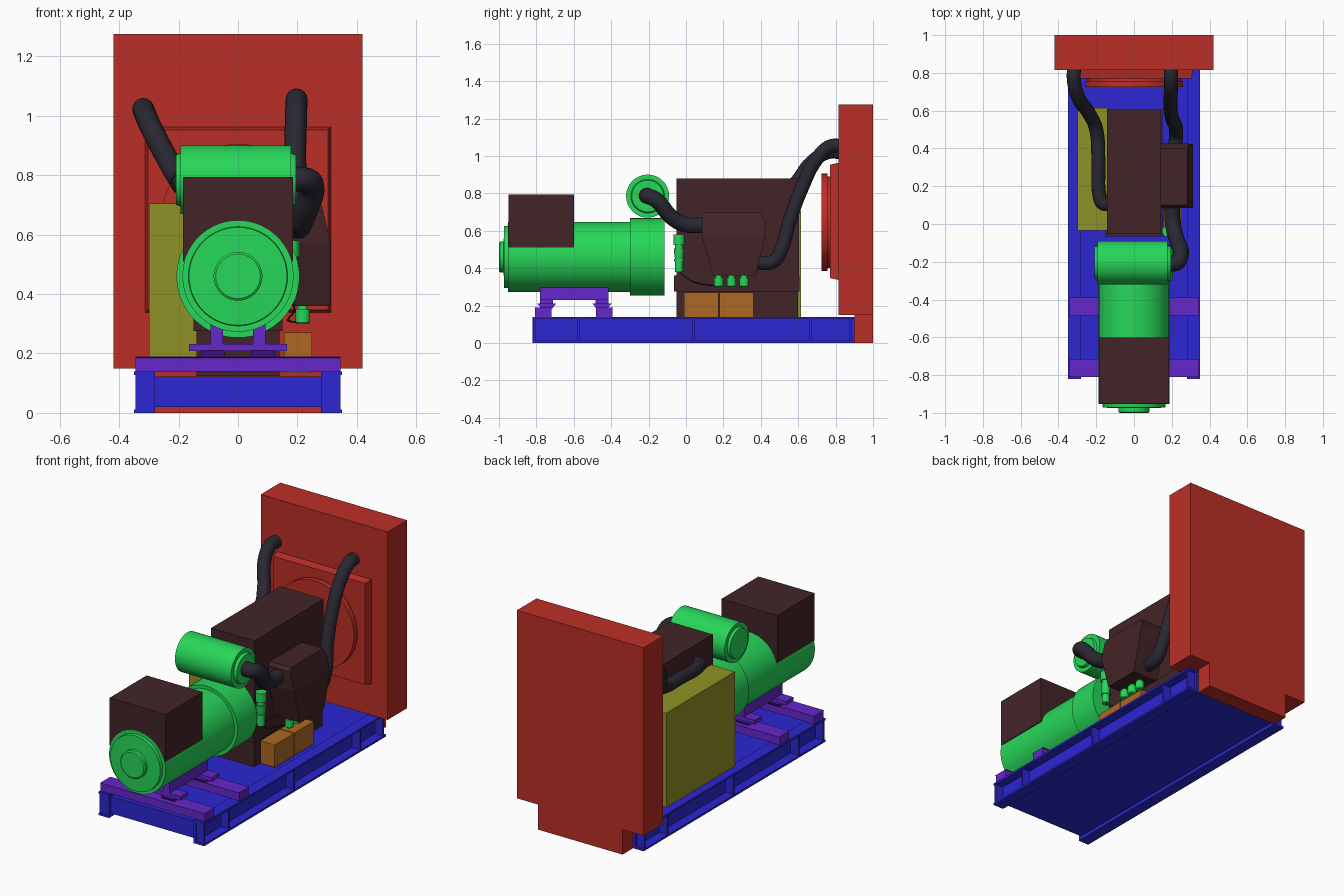
import bpy, bmesh
from mathutils import Vector

if "Cube" in bpy.data.objects:
    bpy.data.objects.remove(bpy.data.objects["Cube"])

mats = {}
def mat(name, rgb):
    m = bpy.data.materials.new(name)
    m.diffuse_color = (*rgb, 1)
    m.use_nodes = True
    m.node_tree.nodes["Principled BSDF"].inputs["Base Color"].default_value = m.diffuse_color
    mats[name] = m
mat("blue", (0.025, 0.02, 0.65)); mat("red", (0.5, 0.028, 0.02)); mat("green", (0.02, 0.68, 0.1))
mat("brown", (0.055, 0.018, 0.02)); mat("olive", (0.28, 0.29, 0.02)); mat("orange", (0.42, 0.14, 0.015))
mat("purple", (0.13, 0.02, 0.6)); mat("black", (0.022, 0.02, 0.03))

def add(name, bm, color, smooth=False):
    bmesh.ops.recalc_face_normals(bm, faces=bm.faces[:])
    me = bpy.data.meshes.new(name)
    bm.to_mesh(me); bm.free()
    ob = bpy.data.objects.new(name, me)
    bpy.context.collection.objects.link(ob)
    me.materials.append(mats[color])
    if smooth:
        bpy.ops.object.select_all(action='DESELECT')
        ob.select_set(True)
        bpy.context.view_layer.objects.active = ob
        bpy.ops.object.shade_smooth_by_angle()
    return ob

def prism(name, pts, axis, a, b, color):
    """Extrude a 2D outline along axis 'x' or 'y' from a to b."""
    bm = bmesh.new()
    co = (lambda p, t: (t, *p)) if axis == 'x' else (lambda p, t: (p[0], t, p[1]))
    f = bm.faces.new([bm.verts.new(co(p, a)) for p in pts])
    r = bmesh.ops.extrude_face_region(bm, geom=[f])
    d = Vector((b - a, 0, 0)) if axis == 'x' else Vector((0, b - a, 0))
    bmesh.ops.translate(bm, vec=d, verts=[v for v in r['geom'] if isinstance(v, bmesh.types.BMVert)])
    return add(name, bm, color)

def box(name, x0, x1, y0, y1, z0, z1, color):
    return prism(name, [(x0, z0), (x1, z0), (x1, z1), (x0, z1)], 'y', y0, y1, color)

def lathe(name, prof, origin, axis, color, seg=64):
    """Revolve (position, radius) points about an axis through origin."""
    bm = bmesh.new()
    d = Vector({'x': (1, 0, 0), 'y': (0, 1, 0), 'z': (0, 0, 1)}[axis])
    u = Vector((0, 1, 0)) if axis != 'y' else Vector((1, 0, 0))
    vs = [bm.verts.new(Vector(origin) + d * t + u * r) for t, r in prof]
    es = [bm.edges.new(p) for p in zip(vs, vs[1:])]
    bmesh.ops.spin(bm, geom=vs + es, cent=origin, axis=d, angle=6.2831853, steps=seg)
    bmesh.ops.remove_doubles(bm, verts=bm.verts[:], dist=1e-4)
    return add(name, bm, color, True)

def pipe(name, pts, r, color):
    cu = bpy.data.curves.new(name, 'CURVE')
    cu.dimensions = '3D'
    cu.bevel_depth, cu.bevel_resolution, cu.resolution_u = r, 6, 8
    cu.use_fill_caps = True
    s = cu.splines.new('BEZIER')
    s.bezier_points.add(len(pts) - 1)
    for bp, p in zip(s.bezier_points, pts):
        bp.co = p
        bp.handle_left_type = bp.handle_right_type = 'AUTO'
    cu.materials.append(mats[color])
    ob = bpy.data.objects.new(name, cu)
    bpy.context.collection.objects.link(ob)
    bpy.ops.object.select_all(action='DESELECT')
    ob.select_set(True)
    bpy.context.view_layer.objects.active = ob
    bpy.ops.object.convert(target='MESH')
    bpy.ops.object.shade_smooth_by_angle()

# Skid: outward channel rails with stiffeners, and a tank between
for side, s in (("left", -1), ("right", 1)):
    c = [(.28, 0), (.35, 0), (.35, .012), (.295, .012), (.295, .128), (.35, .128), (.35, .14), (.28, .14)]
    prism(f"skid_rail_{side}", [(s * x, z) for x, z in c], 'y', -.82, .90, "blue")
    for i, y in enumerate((-.81, -.575, .04, .665, .88)):
        xs = sorted((s * .29, s * .345))
        box(f"rail_stiffener_{side}_{i}", *xs, y - .006, y + .006, .006, .134, "blue")
box("base_tank", -.283, .283, -.80, .90, .02, .122, "blue")

# Radiator, shroud and fan ring
box("radiator_support", -.28, .28, .90, 1.0, 0, .15, "red")
box("radiator", -.42, .42, .815, 1.0, .15, 1.275, "red")
bm = bmesh.new()
bmesh.ops.create_cube(bm, size=1)
for v in bm.verts:
    k = 1 if v.co.y > 0 else .97
    v.co = (v.co.x * .625 * k, .7925 + v.co.y * .045, .65 + v.co.z * .625 * k)
add("fan_shroud", bm, "red")
lathe("fan_ring", [(.725, 0), (.725, .26), (.757, .26), (.757, .245), (.775, .245)], (0, 0, .645), 'y', "red")

# Engine block, sump flange and control panel
box("engine_sump", -.14, .14, -.05, .60, .125, .28, "brown")
box("engine_flange", -.15, .15, -.065, .607, .275, .36, "brown")
box("engine_block", -.143, .143, -.05, .605, .355, .88, "brown")
box("side_cabinet", -.30, -.14, -.035, .615, .14, .705, "olive")
for i, y in enumerate((-.01, .178)):
    box(f"battery_{i}", .155, .25, y, y + .183, .135, .27, "orange")

# Manifold housing on the right side, upper outer edge sloped off
o = [(.085, .68), (.10, .70), (.40, .70), (.425, .65), (.42, .55), (.37, .36), (.145, .36), (.085, .57)]
hs = prism("manifold_housing", o, 'x', .14, .312, "brown")
bm = bmesh.new()
bm.from_mesh(hs.data)
r = bmesh.ops.bisect_plane(bm, geom=bm.verts[:] + bm.edges[:] + bm.faces[:], plane_co=(.312, 0, .57),
                           plane_no=(.13, 0, .03), clear_outer=True)
bmesh.ops.edgeloop_fill(bm, edges=[e for e in r['geom_cut'] if isinstance(e, bmesh.types.BMEdge)])
bmesh.ops.recalc_face_normals(bm, faces=bm.faces[:])
bm.to_mesh(hs.data); bm.free()

# Filter canisters, valve and its wire
for i, y in enumerate((.175, .243, .31)):
    lathe(f"filter_{i}", [(.30, 0), (.30, .021), (.305, .025), (.35, .025), (.35, .018), (.37, .018), (.37, 0)],
          (.218, y, 0), 'z', "green", 24)
lathe("valve", [(.38, 0), (.38, .021), (.435, .021), (.435, .026), (.45, .026), (.45, .022), (.465, .025),
                (.505, .028), (.505, .022), (.525, .022), (.525, .03), (.58, .03), (.58, 0)],
      (.178, -.037, 0), 'z', "green", 24)
pipe("valve_wire", [(.178, -.037, .385), (.19, 0, .35), (.172, .06, .32), (.17, .12, .31), (.20, .175, .305)],
     .003, "black")

# Alternator with terminal box
lathe("alternator", [(-1, 0), (-1, .075), (-.995, .082), (-.975, .082), (-.972, .165), (-.952, .167), (-.952, .187),
                     (-.30, .187), (-.30, .207), (-.115, .207), (-.115, 0)], (0, 0, .46), 'y', "green", 80)
box("terminal_box", -.185, .185, -.95, -.60, .51, .795, "brown")

# Air cleaner drum
lathe("air_cleaner", [(-.208, 0), (-.208, .085), (-.193, .09), (-.193, .115), (.178, .115), (.178, .09),
                      (.195, .085), (.195, 0)], (0, -.205, .785), 'x', "green")

# Hoses
pipe("intake_hose", [(.17, -.205, .785), (.225, -.205, .785), (.248, -.16, .765), (.225, -.08, .675),
                     (.207, -.01, .635), (.20, .12, .63)], .042, "black")
pipe("right_radiator_hose", [(.197, .83, 1.055), (.197, .77, 1.05), (.195, .70, .985), (.193, .62, .83),
                             (.205, .55, .64), (.222, .51, .50), (.222, .465, .435), (.215, .37, .43)], .037, "black")
pipe("left_radiator_hose", [(-.318, .83, 1.02), (-.318, .76, 1.02), (-.295, .67, .965), (-.235, .58, .85),
                            (-.20, .50, .79), (-.188, .32, .775), (-.182, .15, .77), (-.165, .11, .77),
                            (-.13, .105, .77)], .037, "black")

# Alternator mounts: cross beams, pads and saddle rails
for i, y in enumerate((-.763, -.437)):
    p = [(-.043, .14), (.043, .14), (.043, .185), (.048, .188), (.048, .19), (-.048, .19), (-.048, .188), (-.043, .185)]
    prism(f"mount_beam_{i}", [(y + a, z) for a, z in p], 'x', -.345, .345, "purple")
    t = y + (.018 if i == 0 else -.012)
    box(f"mount_plate_{i}", -.165, .165, t - .035, t + .035, .208, .232, "purple")
    for s in (-1, 1):
        xs = sorted((s * .045, s * .125))
        prism(f"mount_pad_{i}_{s}", [(t - .03, .185), (t + .03, .185), (t + .05, .21), (t - .05, .21)],
              'x', *xs, "purple")
for s in (-1, 1):
    q = [(.05, .23), (.092, .23), (.092, .30), (.05, .285)]
    prism(f"saddle_rail_{s}", [(s * x, z) for x, z in q], 'y', -.78, -.415, "purple").location.z = 0
